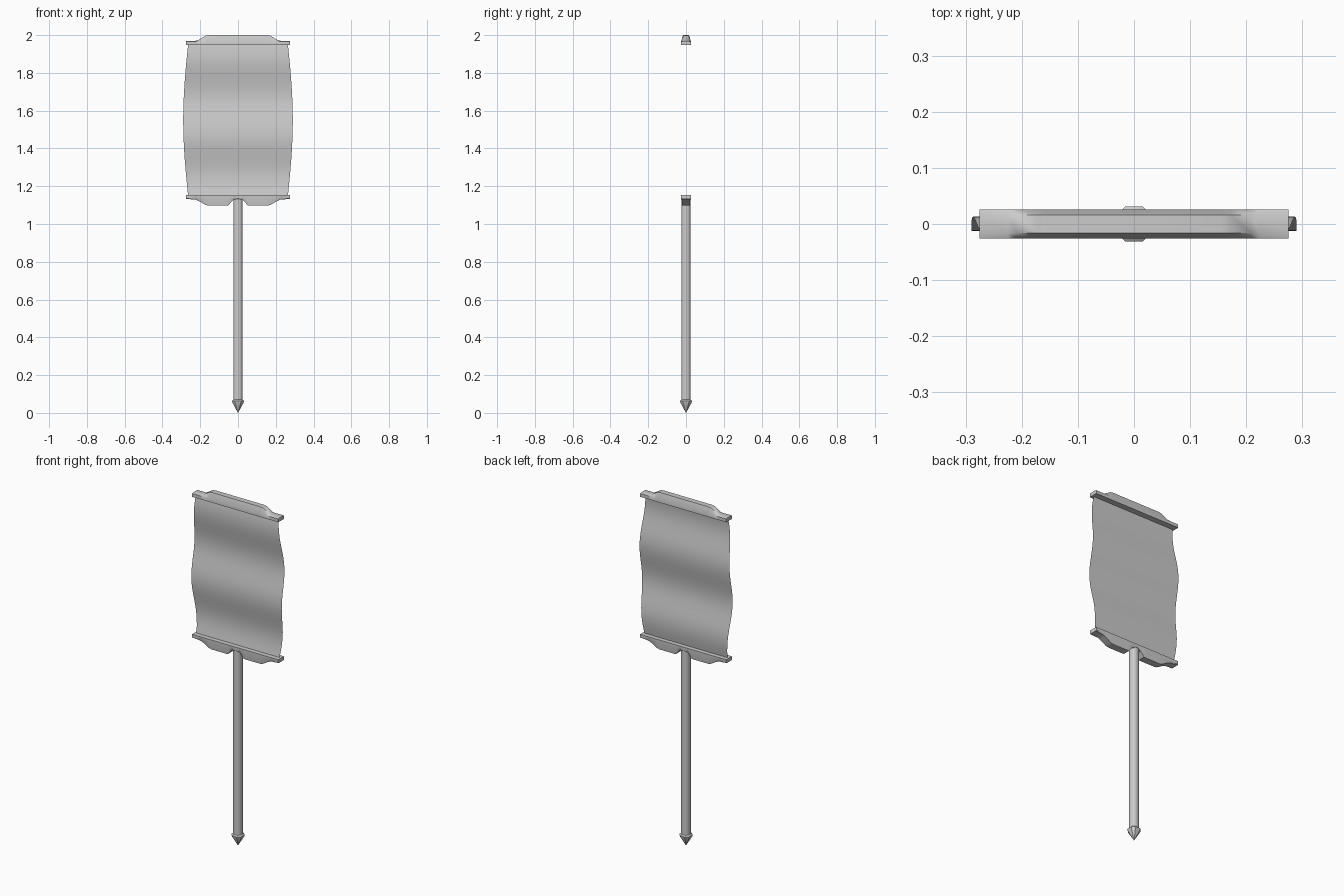
import bpy, math

if "Cube" in bpy.data.objects:
    bpy.data.objects.remove(bpy.data.objects["Cube"])


def make(name, verts, faces, angle=None):
    me = bpy.data.meshes.new(name)
    me.from_pydata(verts, [], faces)
    me.update()
    ob = bpy.data.objects.new(name, me)
    bpy.context.collection.objects.link(ob)
    bpy.ops.object.select_all(action='DESELECT')
    ob.select_set(True)
    bpy.context.view_layer.objects.active = ob
    bpy.ops.object.mode_set(mode='EDIT')
    bpy.ops.mesh.select_all(action='SELECT')
    bpy.ops.mesh.normals_make_consistent(inside=False)
    bpy.ops.object.mode_set(mode='OBJECT')
    if angle:
        bpy.ops.object.shade_smooth_by_angle(angle=math.radians(angle))
    return ob


def loft(name, rings, angle=None):
    n = len(rings[0])
    faces = [tuple(range(n)), tuple(range((len(rings) - 1) * n, len(rings) * n))]
    for r in range(len(rings) - 1):
        for i in range(n):
            j = (i + 1) % n
            faces.append((r * n + i, r * n + j, (r + 1) * n + j, (r + 1) * n + i))
    return make(name, [v for ring in rings for v in ring], faces, angle)


# Bars: flat rail with a crest whose height varies along x
def bar(name, z0, sign, crest, top_y):
    stations = [(-x, h) for x, h in reversed(crest) if x > 0] + crest
    rings = [[(x, -.026, z0), (x, .026, z0), (x, .026, z0 + sign * .019),
              (x, top_y, z0 + sign * h), (x, -top_y, z0 + sign * h),
              (x, -.026, z0 + sign * .019)] for x, h in stations]
    return loft(name, rings, 35)


bar("top_bar", 1.947, 1,
    [(0, .053), (.155, .053), (.172, .05), (.208, .028), (.225, .023), (.275, .021)], .016)
bar("bottom_bar", 1.154, -1,
    [(0, .024), (.025, .026), (.035, .036), (.05, .056), (.06, .057), (.155, .057),
     (.172, .053), (.208, .032), (.225, .025), (.275, .021)], .021)


# Pole and pointed foot share a chamfered square section
def ring(r, z):
    a = r * .5
    return [(x, y, z) for x, y in ((r, -a), (r, a), (a, r), (-a, r),
                                   (-r, a), (-r, -a), (-a, -r), (a, -r))]


loft("pole", [ring(.024, .05), ring(.024, 1.14)], 50)
loft("pole_tip", [ring(.0005, 0), ring(.03, .055), ring(.031, .064), ring(.024, .07)], 30)

# Cloth: a single rippling sheet, bulging at mid height
rows, cols = 32, 4
verts = []
for r in range(rows + 1):
    t = r / rows
    z = 1.148 + .804 * t
    half = .264 + .026 * math.sin(math.pi * t)
    y = .013 * math.sin(math.tau * (z - 1.15) / .42)
    verts += [(half * (2 * c / cols - 1), y, z) for c in range(cols + 1)]
w = cols + 1
make("cloth", verts, [(r * w + c, r * w + c + 1, (r + 1) * w + c + 1, (r + 1) * w + c)
                      for r in range(rows) for c in range(cols)], 60)
